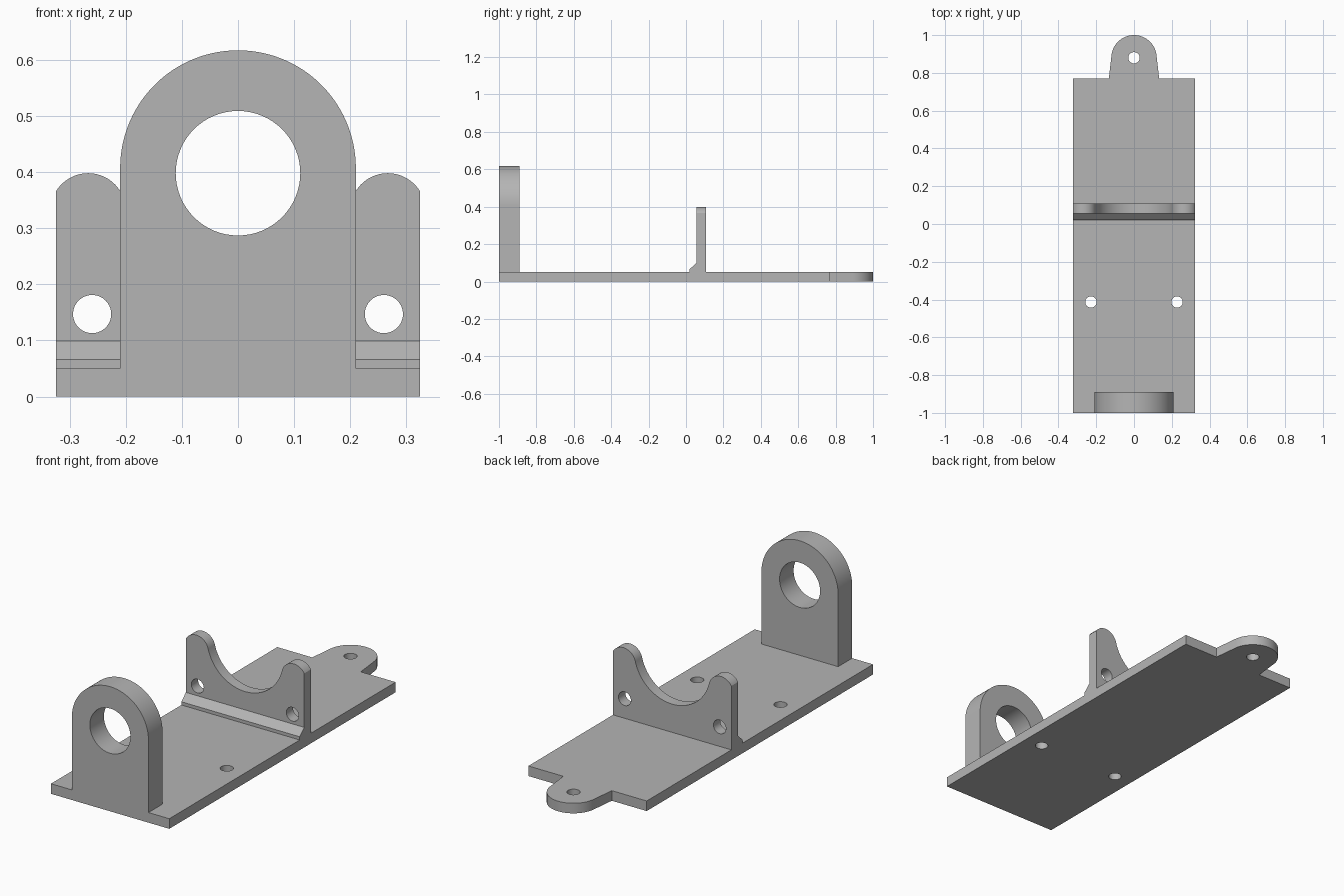
import bpy, bmesh, math
from mathutils import Matrix

cube = bpy.data.objects.get("Cube")
if cube:
    bpy.data.objects.remove(cube, do_unlink=True)

grey = bpy.data.materials.new("plain_grey")
grey.use_nodes = True
colour = (0.46, 0.46, 0.46, 1)
grey.diffuse_color = colour
grey.node_tree.nodes["Principled BSDF"].inputs["Base Color"].default_value = colour


def arc(cx, cy, r, start, end, steps=48):
    """Points along an arc, angles in degrees."""
    angles = [math.radians(start + (end - start) * i / steps) for i in range(steps + 1)]
    return [(cx + r * math.cos(a), cy + r * math.sin(a)) for a in angles]


def hole(cx, cy, r):
    return arc(cx, cy, r, 0, 360, 64)[:-1]


def mirrored(half):
    """Close an outline from its right half, listed from bottom to top."""
    return half + [(-x, y) for x, y in reversed(half) if abs(x) > 1e-5]


def plate(name, loops, depth, matrix):
    """Extrude an outline with holes by depth, centred on its plane."""
    curve = bpy.data.curves.new(name, 'CURVE')
    curve.dimensions = '2D'
    curve.fill_mode = 'BOTH'
    curve.extrude = depth / 2
    for loop in loops:
        spline = curve.splines.new('POLY')
        spline.points.add(len(loop) - 1)
        for point, (x, y) in zip(spline.points, loop):
            point.co = (x, y, 0, 1)
        spline.use_cyclic_u = True
    temp = bpy.data.objects.new(name + "_outline", curve)
    bpy.context.collection.objects.link(temp)
    graph = bpy.context.evaluated_depsgraph_get()
    mesh = bpy.data.meshes.new_from_object(temp.evaluated_get(graph))
    bpy.data.objects.remove(temp, do_unlink=True)

    bm = bmesh.new()
    bm.from_mesh(mesh)
    bmesh.ops.remove_doubles(bm, verts=bm.verts, dist=1e-5)
    bmesh.ops.transform(bm, matrix=matrix, verts=bm.verts)
    bmesh.ops.recalc_face_normals(bm, faces=bm.faces)
    bm.to_mesh(mesh)
    bm.free()
    mesh.materials.clear()
    mesh.materials.append(grey)
    obj = bpy.data.objects.new(name, mesh)
    bpy.context.collection.objects.link(obj)
    bpy.ops.object.select_all(action='DESELECT')
    obj.select_set(True)
    bpy.context.view_layer.objects.active = obj
    bpy.ops.object.shade_smooth_by_angle(angle=math.radians(30))
    return obj


def upright(y):
    """Stand a flat profile up in the xz plane at depth y."""
    return Matrix.Translation((0, y, 0)) @ Matrix.Rotation(math.pi / 2, 4, 'X')


W, T = 0.324, 0.05   # half width and thickness of the base

# Base plate with a rounded mounting tab and screw holes
base = mirrored([(W, -1), (W, 0.77), (0.133, 0.77)] + arc(0, 0.88, 0.12, 6, 90, 32))
plate("base_plate",
      [base, hole(0, 0.88, 0.03), hole(0.228, -0.413, 0.03), hole(-0.228, -0.413, 0.03)],
      T, Matrix.Translation((0, 0, T / 2)))

# Front bearing support with a round bore
support = mirrored([(0.21, T)] + arc(0, 0.407, 0.21, 0, 90))
plate("front_ring_support", [support, hole(0, 0.398, 0.111)], 0.11, upright(-0.945))

# Cradle: two rounded posts blending into a round saddle
post_x, post_z, post_r = 0.267, 0.331, 0.067
axis_z = 0.398
saddle_r = math.hypot(post_x, axis_z - post_z) - post_r
blend = math.degrees(math.atan2(post_z - axis_z, post_x))
cradle = mirrored([(W, T)]
                  + arc(post_x, post_z, post_r, 31.7, 180 + blend, 32)
                  + arc(0, axis_z, saddle_r, blend, -90)[1:])
plate("saddle_cradle", [cradle, hole(0.26, 0.147, 0.034), hole(-0.26, 0.147, 0.034)],
      0.053, upright(0.0815))

# Sloped strip bracing the foot of the cradle, extruded along x
along_x = Matrix(((0, 0, 1, 0), (1, 0, 0, 0), (0, 1, 0, 0), (0, 0, 0, 1)))
plate("cradle_foot_brace", [[(0.02, T), (0.055, T), (0.055, 0.099), (0.02, 0.066)]],
      2 * W, along_x)
